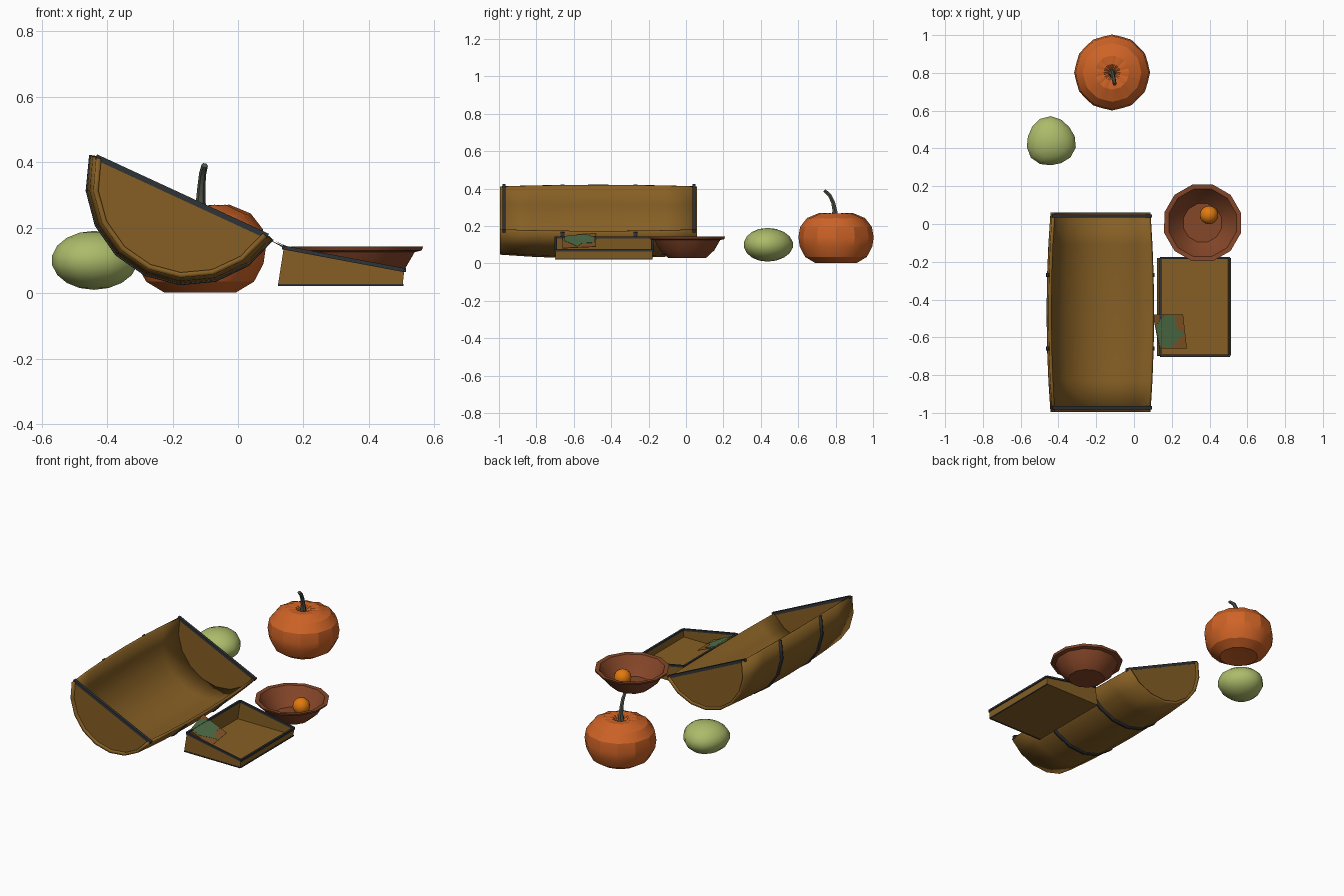
import bpy, bmesh, math
from mathutils import Vector

if "Cube" in bpy.data.objects:
    bpy.data.objects.remove(bpy.data.objects["Cube"])

def mat(name, rgb):
    m = bpy.data.materials.new(name)
    lin = [(c / 255 / 12.92) if c < 10 else ((c / 255 + 0.055) / 1.055) ** 2.4 for c in rgb]
    m.diffuse_color = (*lin, 1)
    m.use_nodes = True
    m.node_tree.nodes["Principled BSDF"].inputs["Base Color"].default_value = m.diffuse_color
    return m

WOOD = mat("wood_brown", (134, 95, 36))
IRON = mat("dark_iron", (48, 51, 55))
CLAY = mat("clay_brown", (133, 70, 40))
PUMP = mat("pumpkin_orange", (206, 99, 38))
FRUIT = mat("bright_orange", (226, 122, 14))
GREEN = mat("pale_green", (172, 187, 106))
STEM = mat("stem_grey_green", (78, 84, 72))
CARD = mat("card_brown", (134, 86, 40))
LEAF = mat("leaf_green", (80, 112, 72))

def make(name, verts, faces, material, smooth=None, thick=0, recalc=True):
    me = bpy.data.meshes.new(name)
    me.from_pydata([tuple(v) for v in verts], [], faces)
    ob = bpy.data.objects.new(name, me)
    bpy.context.collection.objects.link(ob)
    me.materials.append(material)
    if recalc:
        bm = bmesh.new()
        bm.from_mesh(me)
        bmesh.ops.recalc_face_normals(bm, faces=bm.faces)
        bm.to_mesh(me)
        bm.free()
    if thick:
        s = ob.modifiers.new("thickness", 'SOLIDIFY')
        s.thickness, s.offset = thick, -1
    if smooth:
        bpy.ops.object.select_all(action='DESELECT')
        ob.select_set(True)
        bpy.context.view_layer.objects.active = ob
        bpy.ops.object.shade_smooth_by_angle(angle=math.radians(smooth))
    return ob

def grid_faces(rows, cols, wrap=False):
    n = cols if wrap else cols - 1
    return [(i * cols + j, i * cols + (j + 1) % cols, (i + 1) * cols + (j + 1) % cols, (i + 1) * cols + j)
            for i in range(rows - 1) for j in range(n)]

def beam(name, a, b, w, material):
    # square bar between two points
    a, b = Vector(a), Vector(b)
    d = (b - a).normalized()
    s = d.cross(Vector((0, 0, 1))).normalized() * w / 2
    t = s.cross(d).normalized() * w / 2
    v = [p + x * s + y * t for p in (a, b) for x, y in ((-1, -1), (1, -1), (1, 1), (-1, 1))]
    return make(name, v, grid_faces(2, 4, True) + [(0, 1, 2, 3), (4, 5, 6, 7)], material)

def lathe(name, prof, c, n, material, smooth, phase=0.0, cap=True):
    v = [(c[0] + r * math.cos(phase + math.tau * j / n), c[1] + r * math.sin(phase + math.tau * j / n), c[2] + z)
         for r, z in prof for j in range(n)]
    f = grid_faces(len(prof), n, True)
    if cap:
        k = (len(prof) - 1) * n
        f += [tuple(range(n)), tuple(range(k, k + n))]
    return make(name, v, f, material, smooth)

# half barrel trough, tilted toward the right
TILT, CX, CZ, CY = math.radians(24.8), -0.173, 0.292, -0.468
CO, SI = math.cos(TILT), math.sin(TILT)

def place(u, v, y):
    return (CX + u * CO - v * SI, y, CZ - u * SI - v * CO)

def section(y, grow=0.0, n=8):
    k = 0.021 * ((y - CY) / 0.53) ** 2
    h, s = 0.308 - k + grow, 0.262 - k + grow
    r = (h * h + s * s) / (2 * s)
    a0 = math.asin((r - s) / r)
    return [place(r * math.cos(a), r * math.sin(a) - (r - s), y)
            for a in (a0 + (math.pi - 2 * a0) * i / n for i in range(n + 1))]

def shell(name, ys, grow, material, thick):
    v = [p for y in ys for p in section(y, grow)]
    f = [tuple(reversed(q)) for q in grid_faces(len(ys), 9)]
    ob = make(name, v, f, material, 40, 0, False)
    # thickness always goes toward the barrel axis
    fc = ob.data.polygons[3]
    inward = Vector((CX, fc.center.y, CZ)) - fc.center
    if fc.normal.dot(inward) > 0:
        ob.data.flip_normals()
    s = ob.modifiers.new("thickness", 'SOLIDIFY')
    s.thickness, s.offset = thick, -1
    return ob

shell("barrel_staves", [-0.995, -0.83, -0.66, -0.468, -0.27, -0.11, 0.06], 0, WOOD, 0.016)
for i, y in enumerate((-0.66, -0.27)):
    shell(f"barrel_hoop_{i}", [y - 0.011, y + 0.011], 0.005, IRON, 0.008)
for i, y in enumerate((-0.973, 0.042)):
    v = section(y - 0.008, -0.012) + section(y + 0.008, -0.012)
    make(f"barrel_end_{i}", v, grid_faces(2, 9, True) + [tuple(range(9)), tuple(range(9, 18))], WOOD)
    beam(f"barrel_end_bar_{i}", place(-0.289, -0.003, y), place(0.289, -0.003, y), 0.017, IRON)

# slanted open crate
Y0, Y1 = -0.697, -0.18
bot = [(0.122, Y0, 0.024), (0.503, Y0, 0.024), (0.503, Y1, 0.024), (0.122, Y1, 0.024)]
top = [(0.14, Y0, 0.139), (0.508, Y0, 0.07), (0.508, Y1, 0.07), (0.14, Y1, 0.139)]
make("crate", bot + top, [(3, 2, 1, 0)] + [(i, (i + 1) % 4, 4 + (i + 1) % 4, 4 + i) for i in range(4)],
     WOOD, None, 0.008, False)
for i in range(4):
    beam(f"crate_rim_{i}", top[i], top[(i + 1) % 4], 0.012, IRON)
    if i < 2:
        beam(f"crate_base_trim_{i}", bot[i], bot[(i + 1) % 4], 0.006, IRON)

# card draped over the crate edge, with a leaf shape on it
def card_z(x):
    return 0.168 - 0.6 * (x - 0.09) if x < 0.13 else 0.145 - 0.42 * (x - 0.13)

def card_pt(x, y, lift=0.0):
    return (x, y, card_z(x) + lift)

cv = [card_pt(x, y) for x, y in ((0.10, -0.48), (0.14, -0.48), (0.26, -0.48),
                                 (0.135, -0.66), (0.16, -0.66), (0.28, -0.66))]
make("card", cv, [(0, 3, 4, 1), (1, 4, 5, 2)], CARD, None, 0.002, False)
leaf = [(0.137, -0.648), (0.115, -0.54), (0.155, -0.485), (0.22, -0.49), (0.225, -0.555),
        (0.272, -0.58), (0.235, -0.61), (0.195, -0.652)]
lv = [card_pt(x, y, 0.004) for x, y in leaf] + [card_pt(0.18, -0.57, 0.004)]
make("card_leaf", lv, [(i, (i + 1) % 8, 8) for i in range(8)], LEAF, None, 0.001, False)

# clay bowl with a flat lip
lathe("bowl", [(0.105, 0.03), (0.15, 0.07), (0.183, 0.125), (0.205, 0.13), (0.21, 0.143), (0.185, 0.141),
               (0.172, 0.122), (0.14, 0.078), (0.105, 0.042)], (0.363, 0.006, 0), 12, CLAY, 30, 0.26)

# orange in the bowl
bpy.ops.mesh.primitive_uv_sphere_add(segments=16, ring_count=10, radius=0.049, location=(0.397, 0.048, 0.09))
ob = bpy.context.object
ob.name = "orange"
ob.data.materials.append(FRUIT)
bpy.ops.object.shade_smooth_by_angle(angle=math.radians(60))

# green melon, slightly pointed to one side
bpy.ops.mesh.primitive_uv_sphere_add(segments=14, ring_count=9, radius=1, location=(-0.44, 0.436, 0.1))
ob = bpy.context.object
ob.name = "melon"
for v in ob.data.vertices:
    a = math.atan2(v.co.y, v.co.x)
    k = 1 + 0.045 * math.cos(3 * (a + 0.35)) * math.hypot(v.co.x, v.co.y)
    v.co = (v.co.x * 0.132 * k, v.co.y * 0.132 * k, v.co.z * 0.09)
ob.data.materials.append(GREEN)
bpy.ops.object.shade_smooth_by_angle(angle=math.radians(60))

# ribbed pumpkin, dimpled on top
prof = [(0.055, 0.008), (0.11, 0.002), (0.165, 0.035), (0.194, 0.09), (0.201, 0.14), (0.192, 0.195),
        (0.155, 0.243), (0.09, 0.27), (0.045, 0.268), (0.012, 0.25)]
PC, N = (-0.116, 0.802), 24
pv = []
for r, z in prof:
    for j in range(N):
        a = math.tau * j / N
        q = r * (0.975 if j % 2 else 1.0)
        pv.append((PC[0] + q * math.cos(a), PC[1] + q * math.sin(a), z - (0.004 if j % 2 and z > 0.2 else 0)))
k = (len(prof) - 1) * N
make("pumpkin", pv, grid_faces(len(prof), N, True) + [tuple(range(k, k + N))], PUMP, 25)
make("pumpkin_base", pv[:N], [tuple(range(N))], PUMP, None, 0, False)

# curved pumpkin stem
path = [(-0.116, 0.797, 0.25, 0.021), (-0.114, 0.795, 0.285, 0.014), (-0.112, 0.787, 0.325, 0.012),
        (-0.108, 0.768, 0.365, 0.011), (-0.102, 0.74, 0.39, 0.01)]
sv = []
for i, (x, y, z, r) in enumerate(path):
    d = (Vector(path[min(i + 1, 4)][:3]) - Vector(path[max(i - 1, 0)][:3])).normalized()
    s = Vector((1, 0, 0))
    t = d.cross(s).normalized()
    s = t.cross(d)
    sv += [Vector((x, y, z)) + r * (math.cos(math.tau * j / 6) * s + math.sin(math.tau * j / 6) * t) for j in range(6)]
make("pumpkin_stem", sv, grid_faces(5, 6, True) + [tuple(range(6)), tuple(range(24, 30))], STEM, 50)
